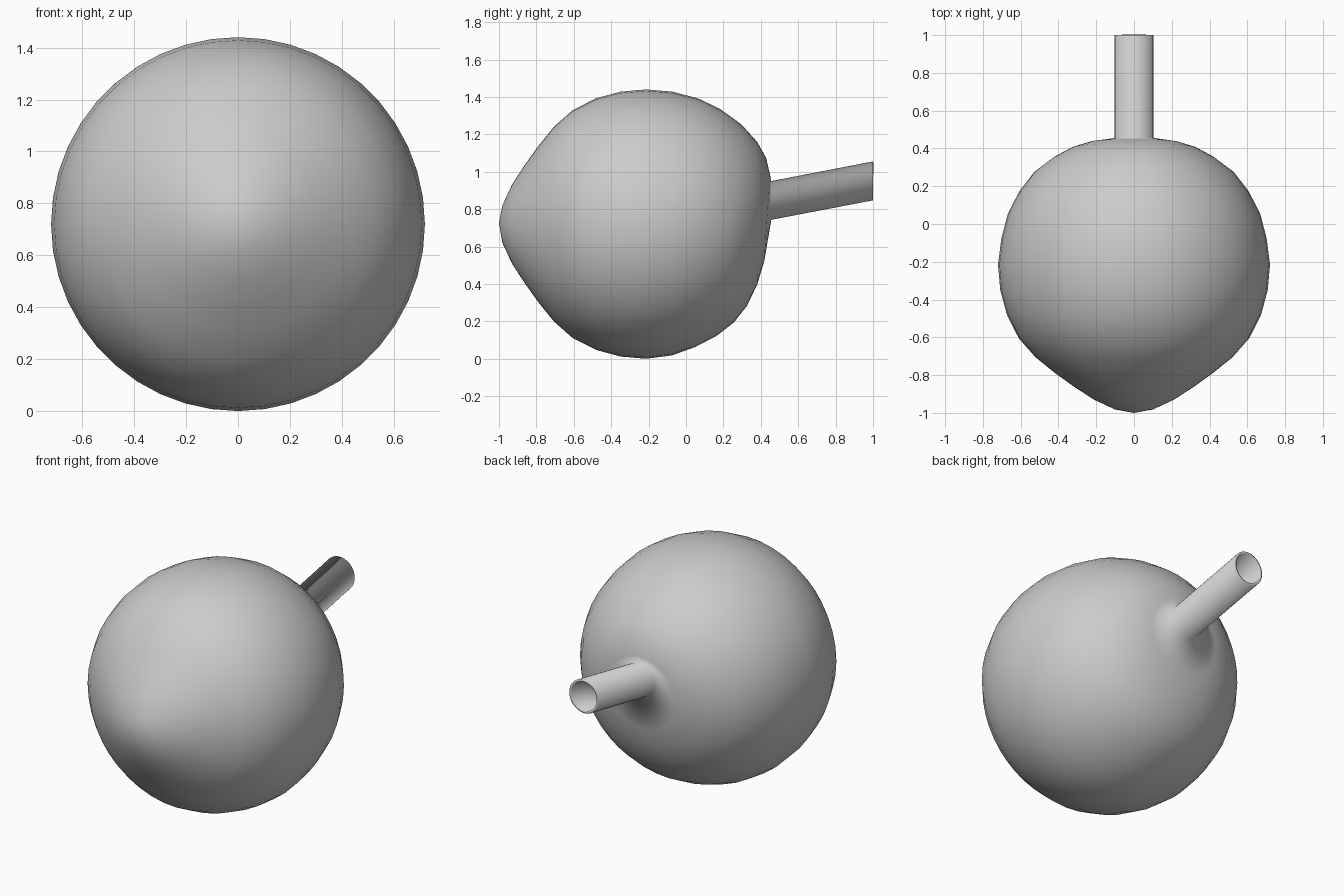
import bpy, bmesh, math

if "Cube" in bpy.data.objects:
    bpy.data.objects.remove(bpy.data.objects["Cube"])

SIDES = 44
CZ = 0.72
WALL = 0.015

# Front half of the bulb: (y, radius), pulled out to a soft point at the front
front = [(-0.982, 0.10), (-0.93, 0.212), (-0.863, 0.315), (-0.79, 0.417),
         (-0.705, 0.522), (-0.605, 0.61), (-0.48, 0.673), (-0.35, 0.708),
         (-0.214, 0.72)]
rings = [(y, CZ + r, y, CZ - r, r) for y, r in front]

# Back half and spout: (top y, top z, bottom y, bottom z, x radius)
rings += [(-0.075, 1.428, -0.075, 0.018, 0.702), (0.06, 1.394, 0.05, 0.063, 0.668),
          (0.18, 1.337, 0.166, 0.124, 0.607), (0.294, 1.255, 0.257, 0.195, 0.528),
          (0.38, 1.16, 0.326, 0.283, 0.425), (0.428, 1.075, 0.38, 0.395, 0.33),
          (0.449, 0.985, 0.419, 0.524, 0.235),
          (0.456, 0.95, 0.456, 0.743, 0.102),
          (1.0, 1.055, 1.0, 0.847, 0.102)]

bm = bmesh.new()
tip = bm.verts.new((0, -1.0, CZ + 0.005))
loops = []
for ty, tz, by, bz, rx in rings:
    loop = []
    for i in range(SIDES):
        a = 2 * math.pi * i / SIDES
        c = math.cos(a)
        loop.append(bm.verts.new((rx * math.sin(a),
                                  (ty + by) / 2 + c * (ty - by) / 2,
                                  (tz + bz) / 2 + c * (tz - bz) / 2)))
    loops.append(loop)

# Skin the rings, leaving the spout end open
for i in range(SIDES):
    j = (i + 1) % SIDES
    bm.faces.new((tip, loops[0][i], loops[0][j]))
    for a, b in zip(loops, loops[1:]):
        bm.faces.new((a[i], b[i], b[j], a[j]))
bmesh.ops.recalc_face_normals(bm, faces=bm.faces)
# An outward normal at the tip points to -y
tip.normal_update()
if tip.normal.y > 0:
    bmesh.ops.reverse_faces(bm, faces=bm.faces)
for f in bm.faces:
    f.smooth = True

mesh = bpy.data.meshes.new("bulb_with_spout")
bm.to_mesh(mesh)
bm.free()
bulb = bpy.data.objects.new("bulb_with_spout", mesh)
bpy.context.collection.objects.link(bulb)

# Thin hollow wall
shell = bulb.modifiers.new("wall", 'SOLIDIFY')
shell.thickness = WALL
shell.offset = -1
